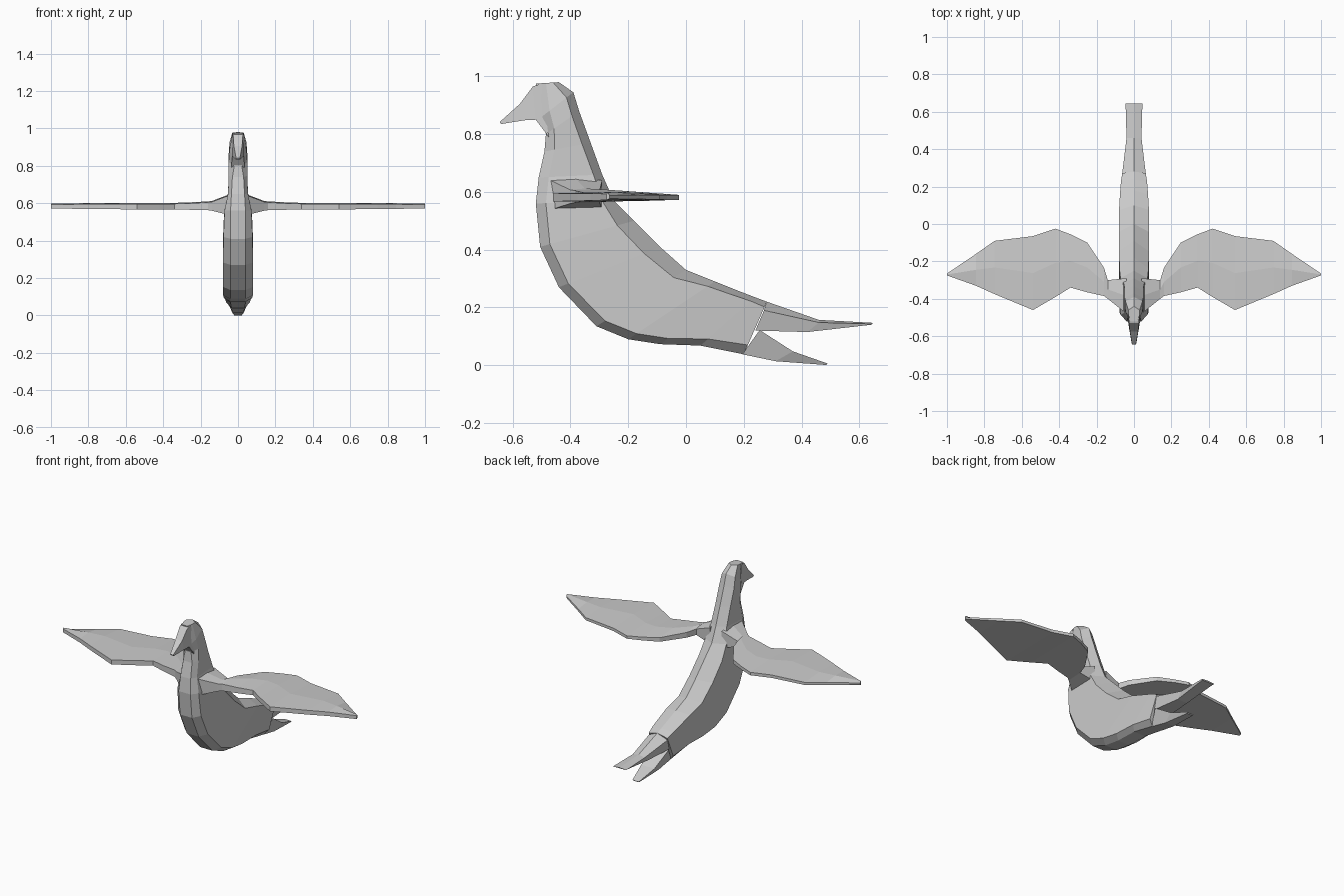
import bpy
import bmesh
from mathutils import Vector

default_cube = bpy.data.objects.get("Cube")
if default_cube:
    bpy.data.objects.remove(default_cube, do_unlink=True)

# One plain grey for the whole bird
grey = bpy.data.materials.new("plain_grey")
grey.use_nodes = True
colour = (0.6, 0.6, 0.6, 1)
grey.diffuse_color = colour
grey.node_tree.nodes["Principled BSDF"].inputs["Base Color"].default_value = colour


def loft(name, rings):
    """Skin a row of equally sized point rings and cap both ends."""
    bm = bmesh.new()
    rows = [[bm.verts.new(point) for point in ring] for ring in rings]
    for row, following in zip(rows, rows[1:]):
        for i in range(len(row)):
            j = (i + 1) % len(row)
            bm.faces.new((row[i], row[j], following[j], following[i]))
    bm.faces.new(rows[0])
    bm.faces.new(rows[-1])
    bmesh.ops.recalc_face_normals(bm, faces=bm.faces[:])
    mesh = bpy.data.meshes.new(name)
    bm.to_mesh(mesh)
    bm.free()
    mesh.materials.append(grey)
    part = bpy.data.objects.new(name, mesh)
    bpy.context.scene.collection.objects.link(part)
    return part


def mirrored(profile):
    """Close a half section, listed from bottom to top, across x = 0."""
    other_side = [(-x, y, z) for x, y, z in reversed(profile) if x > 0]
    return profile + other_side


def body_section(front, back, width, keel, inset):
    """Flat keel in front, flat flanks, ridged back."""
    front, back = Vector(front), Vector(back)
    across = (back - front).normalized()
    flank_front = front + across * 0.035
    flank_back = back - across * inset
    return mirrored([(keel, *front), (width, *flank_front),
                     (width, *flank_back), (0, *back)])


# Body: breast point, back point, half width, keel half width, ridge inset
stations = [
    ((-.52, .975), (-.44, .98), .03, .02, .02),
    ((-.50, .86), (-.39, .945), .045, .03, .03),
    ((-.485, .80), (-.37, .88), .05, .02, .03),
    ((-.49, .74), (-.33, .77), .05, .03, .03),
    ((-.51, .65), (-.29, .66), .053, .035, .03),
    ((-.52, .56), (-.25, .57), .072, .04, .04),
    ((-.505, .41), (-.18, .50), .078, .04, .06),
    ((-.44, .27), (-.09, .41), .08, .04, .06),
    ((-.31, .135), (0, .33), .08, .04, .05),
    ((-.20, .09), (.10, .29), .08, .04, .03),
    ((-.09, .073), (.18, .258), .075, .04, .025),
    ((.05, .068), (.24, .235), .07, .04, .02),
    ((.20, .038), (.28, .22), .063, .035, .02),
]
loft("body", [body_section(*station) for station in stations])


def beak_section(lower, upper, low_width, top_width):
    return mirrored([(low_width, *lower), (top_width, *upper)])


# Beak: hooked downward, narrowing to a blunt tip
loft("beak", [
    beak_section((-.475, .79), (-.50, .975), .035, .03),
    beak_section((-.52, .85), (-.53, .965), .032, .026),
    beak_section((-.56, .848), (-.575, .905), .026, .022),
    beak_section((-.64, .835), (-.645, .842), .012, .01),
])


def upper_tail_section(bottom, side, ridge, width):
    return mirrored([(width * .85, *bottom), (width, *side), (0, *ridge)])


# Forked tail: upper and lower prongs
loft("upper_tail", [
    upper_tail_section((.24, .12), (.27, .19), (.28, .22), .063),
    upper_tail_section((.42, .115), (.46, .148), (.46, .157), .04),
    upper_tail_section((.64, .14), (.645, .143), (.645, .147), .045),
])
loft("lower_tail", [
    beak_section((.195, .038), (.255, .122), .035, .06),
    beak_section((.31, .014), (.37, .048), .03, .045),
    beak_section((.485, .001), (.49, .006), .02, .022),
])

# Wing: span position, leading y, trailing y, top z, bottom z
wing_stations = [
    (.04, -.48, -.29, .65, .535),
    (.14, -.40, -.30, .612, .56),
    (.16, -.385, -.235, .61, .563),
    (.25, -.365, -.10, .605, .565),
    (.34, -.34, -.055, .602, .567),
    (.42, -.39, -.025, .60, .567),
    (.54, -.46, -.065, .60, .567),
    (.745, -.375, -.09, .60, .569),
    (.845, -.33, -.16, .60, .57),
    (1, -.275, -.265, .598, .572),
]
for side, name in ((1, "left_wing"), (-1, "right_wing")):
    rings = []
    for x, lead, trail, top, bottom in wing_stations:
        x *= side
        rings.append([(x, lead, bottom), (x, lead, top - .005),
                      (x, (lead + trail) / 2, top),
                      (x, trail, top - .01), (x, trail, bottom + .005)])
    loft(name, rings)
